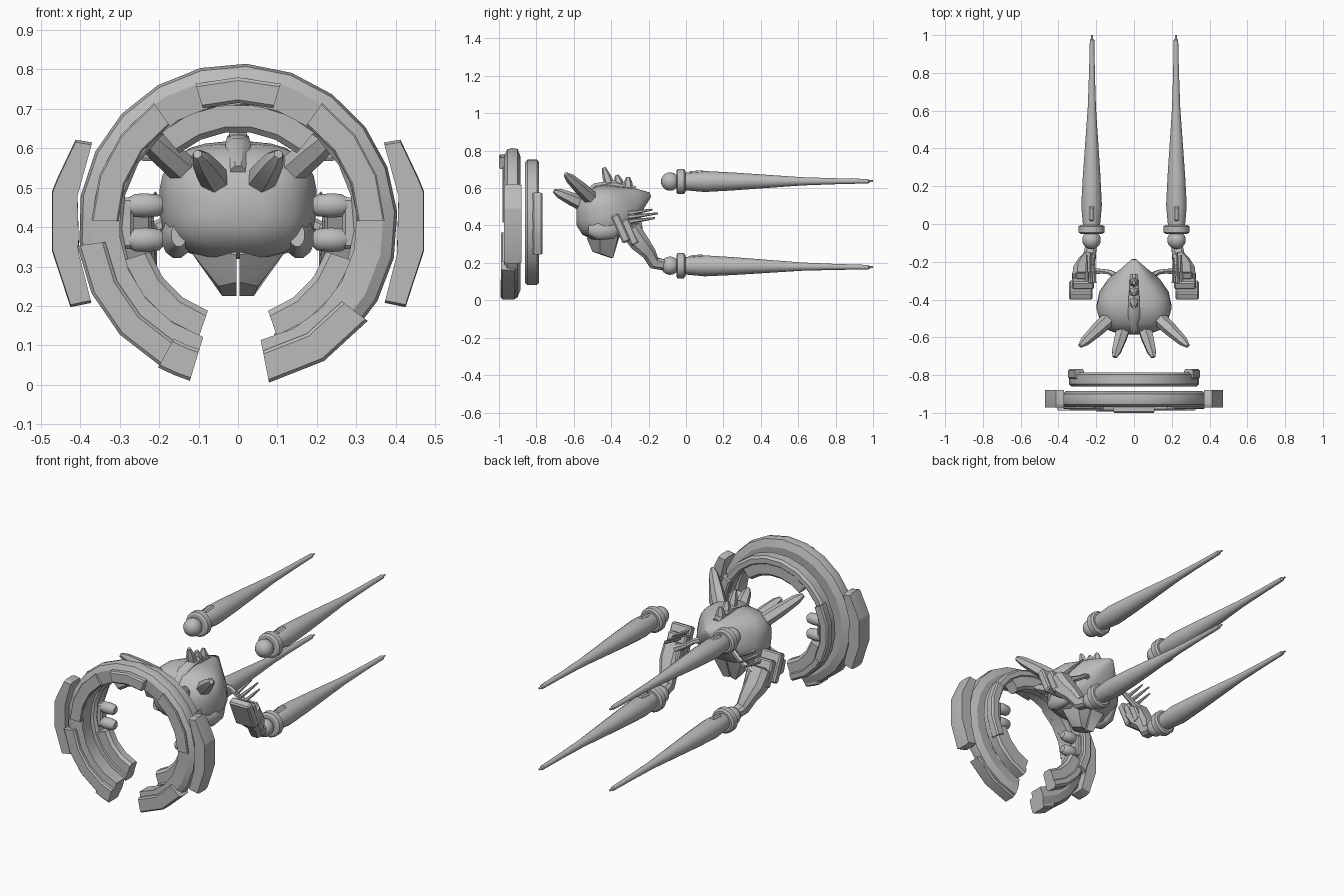
import bpy, bmesh
from math import radians, sin, cos, pi, copysign
from mathutils import Vector, Matrix

cube = bpy.data.objects.get("Cube")
if cube:
    bpy.data.objects.remove(cube, do_unlink=True)

grey = bpy.data.materials.new("stone_grey")
grey.use_nodes = True
colour = (0.5, 0.5, 0.5, 1)
grey.diffuse_color = colour
grey.node_tree.nodes["Principled BSDF"].inputs["Base Color"].default_value = colour
RING_Z = 0.41


def finish(name, bm, angle=35):
    bmesh.ops.recalc_face_normals(bm, faces=bm.faces)
    mesh = bpy.data.meshes.new(name)
    bm.to_mesh(mesh)
    bm.free()
    mesh.materials.append(grey)
    ob = bpy.data.objects.new(name, mesh)
    bpy.context.collection.objects.link(ob)
    bpy.ops.object.select_all(action="DESELECT")
    ob.select_set(True)
    bpy.context.view_layer.objects.active = ob
    bpy.ops.object.shade_smooth_by_angle(angle=radians(angle))
    return ob


def skin(name, rings, angle=35):
    """Join rings of points into a closed tube."""
    bm = bmesh.new()
    loops = [[bm.verts.new(p) for p in ring] for ring in rings]
    n = len(loops[0])
    for a, b in zip(loops, loops[1:]):
        for i in range(n):
            j = (i + 1) % n
            bm.faces.new((a[i], a[j], b[j], b[i]))
    bm.faces.new(loops[0])
    bm.faces.new(loops[-1])
    return finish(name, bm, angle)


def arc(name, start, end, profile, angle=25):
    """Sweep an (r, y) profile around the ring centre."""
    steps = max(2, round((end - start) / 17))
    rings = []
    for k in range(steps + 1):
        a = radians(start + (end - start) * k / steps)
        rings.append([(r * cos(a), y, RING_Z + r * sin(a)) for r, y in profile])
    return skin(name, rings, angle)


def block_arc(name, start, end, r0, r1, y0, y1, bevel=0.008):
    b = bevel
    return arc(name, start, end, [(r0, y0 + b), (r0 + b, y0), (r1 - b, y0), (r1, y0 + b),
                                  (r1, y1 - b), (r1 - b, y1), (r0 + b, y1), (r0, y1 - b)])


def limb(name, path, n=10, power=1.0, ref=(1, 0, 0), angle=40):
    """Loft (x, y, z, ru, rv) stations; power below 1 squares the section."""
    pts = [Vector(p[:3]) for p in path]
    rings = []
    for k, p in enumerate(path):
        t = (pts[min(k + 1, len(pts) - 1)] - pts[max(k - 1, 0)]).normalized()
        u = Vector(ref)
        u = (u - t * u.dot(t)).normalized()
        v = t.cross(u)
        ring = []
        for i in range(n):
            a = 2 * pi * (i + 0.5) / n
            c, s = [copysign(abs(f) ** power, f) for f in (cos(a), sin(a))]
            ring.append(pts[k] + u * c * p[3] + v * s * p[4])
        rings.append(ring)
    return skin(name, rings, angle)


def hull(name, points):
    bm = bmesh.new()
    for p in points:
        bm.verts.new(p)
    bmesh.ops.convex_hull(bm, input=bm.verts)
    return finish(name, bm, 25)


def slab(name, centre, size, tilt):
    bm = bmesh.new()
    m = Matrix.Translation(centre) @ Matrix.Rotation(radians(tilt), 4, "X") @ Matrix.Diagonal((*size, 1))
    bmesh.ops.create_cube(bm, size=1, matrix=m)
    bmesh.ops.bevel(bm, geom=bm.edges[:], offset=0.008, segments=1, affect="EDGES")
    return finish(name, bm, 20)


# Large front ring, open at the bottom, with raised plates
arc("front_ring", -79, 253, [(0.302, -0.965), (0.37, -0.97), (0.398, -0.955), (0.405, -0.93),
                             (0.4, -0.9), (0.36, -0.885), (0.302, -0.89)])
block_arc("top_plate", 73, 107, 0.305, 0.37, -1.0, -0.96)
for name, a, b in (("left", 1, 55), ("right", 125, 179)):
    block_arc(name + "_ring_plate", a, b, 0.304, 0.372, -0.98, -0.95, 0.004)
block_arc("right_lower_plate", 188, 241, 0.34, 0.412, -0.988, -0.91)
block_arc("right_end_block", 241, 253, 0.335, 0.418, -0.993, -0.9)
block_arc("left_lower_plate", 281, 323, 0.33, 0.412, -0.988, -0.91)

# Smaller rear ring with thick top and lower sections
block_arc("rear_ring", -72, 251, 0.295, 0.345, -0.86, -0.785, 0.012)
block_arc("rear_ring_top", 50, 130, 0.232, 0.335, -0.855, -0.79, 0.014)
block_arc("rear_ring_lower_right", 198, 251, 0.235, 0.34, -0.855, -0.79, 0.014)
block_arc("rear_ring_lower_left", 289, 342, 0.235, 0.34, -0.855, -0.79, 0.014)
for name, a in (("left", 0), ("right", 180)):
    block_arc(name + "_rear_pad", a - 28, a + 28, 0.3, 0.353, -0.82, -0.768)

# Main body with squared cross-section and pointed tail
body = [(-0.585, 0.45, 0.07, 0.05), (-0.56, 0.45, 0.14, 0.1), (-0.51, 0.455, 0.18, 0.135),
        (-0.44, 0.465, 0.2, 0.15), (-0.37, 0.485, 0.185, 0.14), (-0.31, 0.51, 0.14, 0.11),
        (-0.25, 0.545, 0.075, 0.06), (-0.19, 0.565, 0.015, 0.012)]
limb("body", [(0, y, z, rx, rz) for y, z, rx, rz in body], n=28, power=0.72, angle=60)

# Crest with small spikes along the centre line
limb("crest", [(0, -0.57, 0.54, 0.02, 0.02), (0, -0.48, 0.6, 0.035, 0.03),
               (0, -0.38, 0.62, 0.03, 0.025), (0, -0.27, 0.59, 0.02, 0.02)], n=8)
for i, (y, z, dy, dz) in enumerate(((-0.4, 0.59, -0.04, 0.12), (-0.35, 0.59, -0.02, 0.08),
                                    (-0.31, 0.58, 0.0, 0.08))):
    limb(f"crest_spike_{i}", [(0, y, z, 0.028, 0.03), (0, y + dy * 0.6, z + dz * 0.6, 0.024, 0.024),
                              (0, y + dy, z + dz, 0.01, 0.01)], n=6)

for side, s in (("left", 1), ("right", -1)):
    # Curved shield outside the front ring
    outline = [(0.37, 0.615), (0.412, 0.622), (0.458, 0.525), (0.472, 0.49), (0.472, 0.34),
               (0.425, 0.197), (0.372, 0.208), (0.403, 0.33), (0.407, 0.48)]
    skin(side + "_shield", [[(s * (0.42 + (x - 0.42) * k), y, 0.41 + (z - 0.41) * k) for x, z in outline]
                            for y, k in ((-0.972, 0.97), (-0.955, 1), (-0.9, 1), (-0.88, 0.97))], 20)

    # Paired knobs on the inside of the rear ring
    for label, z in (("upper", 0.455), ("lower", 0.368)):
        limb(f"{side}_{label}_knob", [(s * x, -0.825, z, r, r) for x, r in
             ((0.19, 0.018), (0.2, 0.028), (0.235, 0.032), (0.262, 0.03), (0.282, 0.018))],
             n=12, ref=(0, 0, 1))
    slab(side + "_knob_mount", (s * 0.285, -0.82, 0.41), (0.04, 0.05, 0.13), 0)

    # Large forward spikes
    for label, base, tip in (("inner", (0.045, -0.52, 0.5), (0.103, -0.705, 0.585)),
                             ("outer", (0.12, -0.49, 0.53), (0.285, -0.645, 0.675))):
        a, b = Vector(base), Vector(tip)
        path = []
        for f, r in ((0, 0.04), (0.45, 0.036), (0.85, 0.026), (1, 0.012)):
            p = a.lerp(b, f)
            path.append((s * p.x, p.y, p.z, r, r))
        limb(f"{side}_{label}_spike", path, n=6, angle=25)

    # Half of the split chin, and cheek lobe under the body
    hull(side + "_chin", [(s * x, y, z) for x, y, z in
         ((0.004, -0.53, 0.33), (0.004, -0.5, 0.26), (0.004, -0.4, 0.225), (0.004, -0.35, 0.36),
          (0.125, -0.46, 0.345), (0.1, -0.36, 0.36), (0.05, -0.46, 0.25), (0.04, -0.39, 0.225),
          (0.004, -0.5, 0.38))])
    limb(side + "_cheek", [(s * 0.15, -0.52, 0.38, 0.02, 0.03), (s * 0.155, -0.47, 0.375, 0.04, 0.055),
                           (s * 0.15, -0.4, 0.38, 0.038, 0.055), (s * 0.14, -0.34, 0.41, 0.02, 0.03)], n=12)

    # Layered shoulder plates and curved arm
    for i in range(3):
        slab(f"{side}_shoulder_plate_{i}", (s * (0.282 - 0.012 * i), -0.35 + 0.05 * i, 0.385 - 0.02 * i),
             (0.125 - 0.01 * i, 0.045, 0.16 - 0.015 * i), 24)
    limb(side + "_arm", [(s * 0.27, -0.3, 0.38, 0.06, 0.06), (s * 0.265, -0.25, 0.31, 0.06, 0.055),
                         (s * 0.25, -0.2, 0.255, 0.045, 0.04), (s * 0.235, -0.17, 0.2, 0.035, 0.035),
                         (s * 0.225, -0.1, 0.185, 0.03, 0.03)], n=8, power=0.7, angle=25)
    limb(side + "_feeler", [(s * 0.07, -0.29, 0.47, 0.02, 0.02), (s * 0.13, -0.255, 0.45, 0.014, 0.014),
                            (s * 0.17, -0.25, 0.42, 0.014, 0.014), (s * 0.24, -0.25, 0.38, 0.02, 0.02)],
         n=6, ref=(0, 1, 0))
    for i, (z, end) in enumerate(((0.485, -0.18), (0.465, -0.15), (0.44, -0.165))):
        limb(f"{side}_prong_{i}", [(s * (0.21 + 0.02 * i), -0.31, z - 0.02, 0.012, 0.014),
                                   (s * (0.21 + 0.02 * i), end, z, 0.004, 0.005)], n=6)

    # Upper and lower long tapered tails: ball, collar and cone
    for label, z, drop in (("upper", 0.635, 0.002), ("lower", 0.185, -0.008)):
        x = s * 0.225
        bm = bmesh.new()
        bmesh.ops.create_uvsphere(bm, u_segments=20, v_segments=12, radius=0.049,
                                  matrix=Matrix.Translation((x, -0.085, z)))
        finish(f"{side}_{label}_ball", bm, 60)
        limb(f"{side}_{label}_collar", [(x, y, z, r, r) for y, r in
             ((-0.052, 0.058), (-0.045, 0.069), (-0.012, 0.069), (-0.004, 0.058))], n=16, angle=30)
        limb(f"{side}_{label}_tail", [(x - s * 0.003 * y, y, z + drop * y, r, r) for y, r in
             ((-0.02, 0.045), (0.03, 0.05), (0.1, 0.056), (0.25, 0.048), (0.45, 0.034), (0.62, 0.022),
              (0.8, 0.016), (0.975, 0.012), (0.98, 0.006), (1.0, 0.005))], n=14)
        slab(f"{side}_{label}_tail_ridge", (x, 0.055, z + 0.048), (0.03, 0.08, 0.02), 5)
